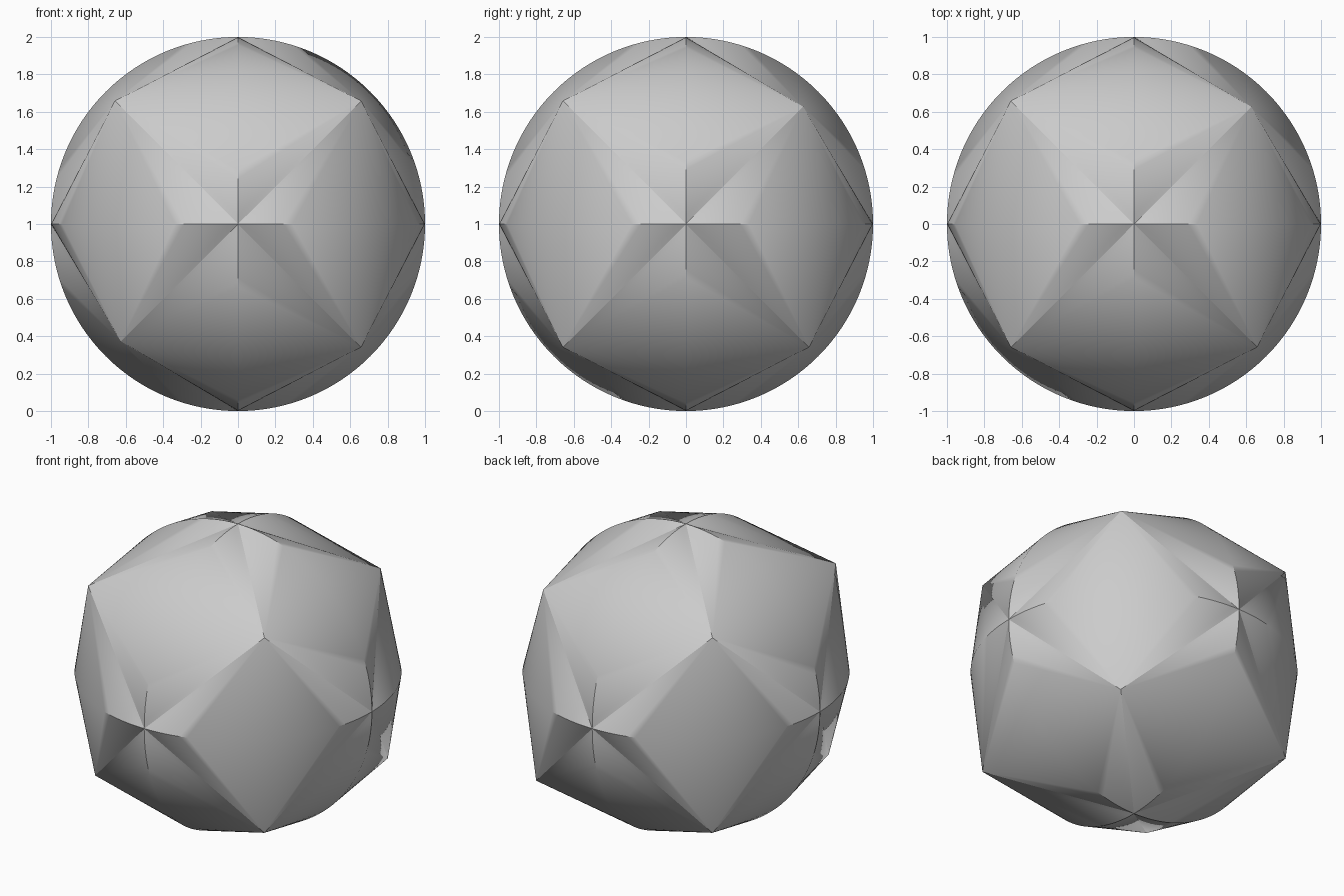
import bpy, bmesh, math
from itertools import product
from mathutils import Vector

if "Cube" in bpy.data.objects:
    bpy.data.objects.remove(bpy.data.objects["Cube"], do_unlink=True)

STEPS = 32             # segments in each quarter ring
CORNER = 0.658         # corner offset along each axis
SHORT_CORNER = 0.627   # the two opposite corners that sit slightly lower

grey = bpy.data.materials.new("grey")
grey.use_nodes = True
colour = (0.6, 0.6, 0.6, 1)
grey.diffuse_color = colour
grey.node_tree.nodes["Principled BSDF"].inputs["Base Color"].default_value = colour

bm = bmesh.new()


def cone_fan(apex, start, end):
    """Fan of triangles from a corner to the quarter ring between two axis points."""
    tip = bm.verts.new(apex)
    arc = []
    for i in range(STEPS + 1):
        a = math.pi / 2 * i / STEPS
        arc.append(bm.verts.new(start * math.cos(a) + end * math.sin(a)))
    for p, q in zip(arc, arc[1:]):
        face = bm.faces.new((tip, p, q))
        face.normal_update()
        if face.normal.dot(face.calc_center_median()) < 0:
            face.normal_flip()


# Each octant: three cone pieces from its corner to the three quarter rings
for signs in product((-1, 1), repeat=3):
    size = SHORT_CORNER if abs(sum(signs)) == 3 else CORNER
    apex = Vector(signs) * size
    axes = [Vector([s if i == k else 0 for i in range(3)]) for k, s in enumerate(signs)]
    for k in range(3):
        cone_fan(apex, axes[k], axes[(k + 1) % 3])

bmesh.ops.remove_doubles(bm, verts=bm.verts[:], dist=0.0001)
bmesh.ops.translate(bm, verts=bm.verts[:], vec=(0, 0, 1))

mesh = bpy.data.meshes.new("faceted_ball")
bm.to_mesh(mesh)
bm.free()
mesh.materials.append(grey)
ball = bpy.data.objects.new("faceted_ball", mesh)
bpy.context.collection.objects.link(ball)

# Smooth shading with the steep ridges and valleys kept sharp
bpy.ops.object.select_all(action='DESELECT')
ball.select_set(True)
bpy.context.view_layer.objects.active = ball
bpy.ops.object.shade_smooth_by_angle(angle=math.radians(30))
